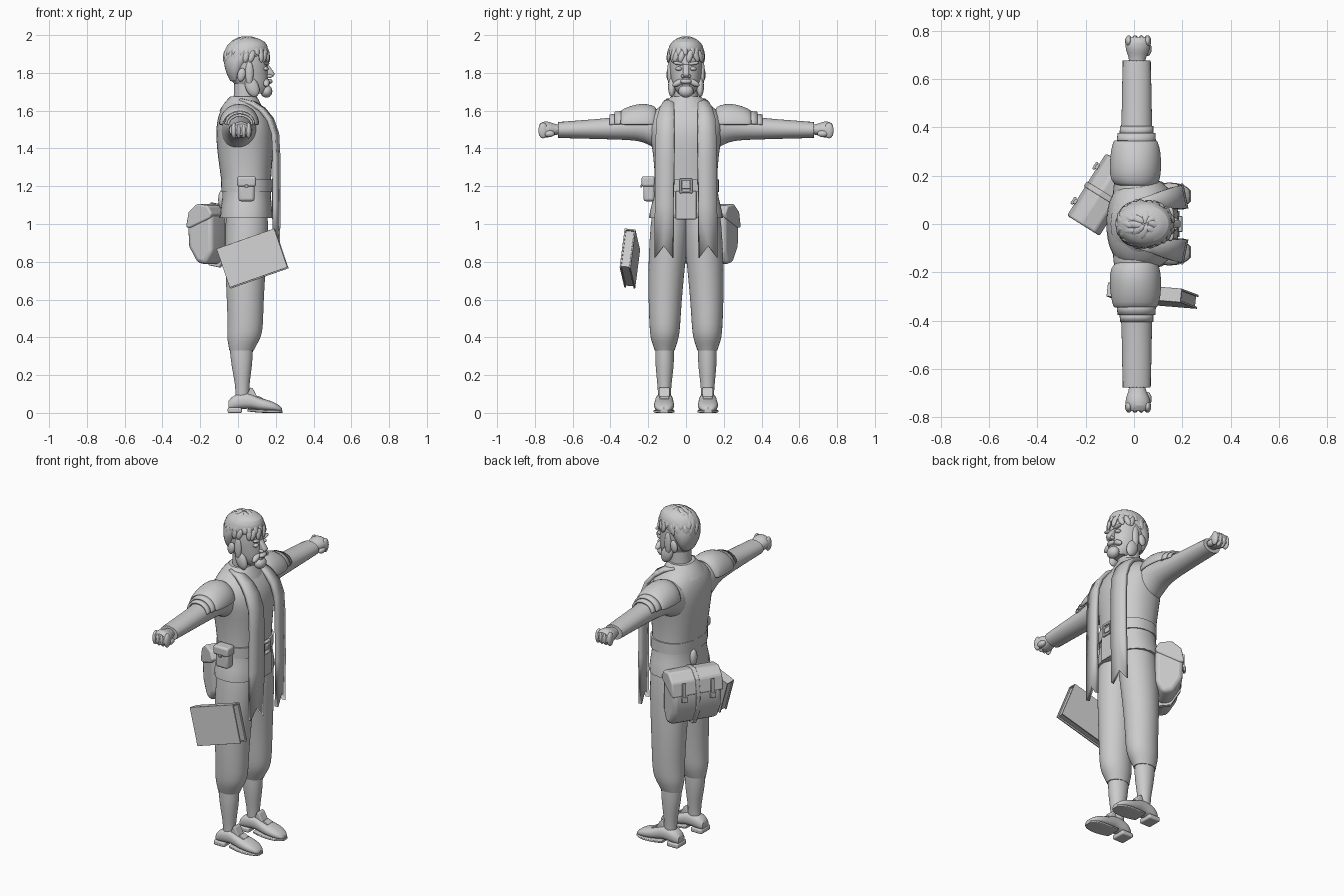
import bpy, bmesh, math, random
from mathutils import Matrix, Vector, Euler

random.seed(4)
if "Cube" in bpy.data.objects:
    bpy.data.objects.remove(bpy.data.objects["Cube"])

grey = bpy.data.materials.new("plain_grey")
grey.use_nodes = True
GREY = (0.6, 0.6, 0.6, 1)
grey.diffuse_color = GREY
grey.node_tree.nodes["Principled BSDF"].inputs["Base Color"].default_value = GREY
made = []
SIDES = (("left_", 1), ("right_", -1))


def finish(name, bm, bevel=0, solid=0, smooth=0):
    bmesh.ops.recalc_face_normals(bm, faces=bm.faces)
    mesh = bpy.data.meshes.new(name)
    bm.to_mesh(mesh)
    bm.free()
    ob = bpy.data.objects.new(name, mesh)
    bpy.context.collection.objects.link(ob)
    mesh.materials.append(grey)
    if solid:
        ob.modifiers.new("thickness", "SOLIDIFY").thickness = solid
    if bevel:
        mod = ob.modifiers.new("round", "BEVEL")
        mod.width, mod.segments = bevel, 3
    if smooth:
        ob.modifiers.new("smooth", "SUBSURF").levels = smooth
        ob.modifiers["smooth"].render_levels = smooth
    made.append(ob)
    return ob


def loft(name, axis, rings, s=1, n=24, power=2, half=False, smooth=1, solid=0):
    """Skin oval rings (position, a0, a1, b0, b1) along an axis; s mirrors y."""
    bm = bmesh.new()
    loops = []
    for t, a0, a1, b0, b1 in rings:
        loop = []
        for i in range(n):
            ang = math.pi * i / (n - 1) if half else math.tau * i / n
            c, d = math.cos(ang), math.sin(ang)
            a = (a0 + a1) / 2 + (a1 - a0) / 2 * math.copysign(abs(c) ** (2 / power), c)
            b = (b0 + b1) / 2 + (b1 - b0) / 2 * math.copysign(abs(d) ** (2 / power), d)
            p = {"x": (t, a, b), "y": (a, t, b), "z": (a, b, t)}[axis]
            loop.append(bm.verts.new((p[0], p[1] * s, p[2])))
        loops.append(loop)
    for lo, hi in zip(loops, loops[1:]):
        for i in range(n - 1 if half else n):
            j = (i + 1) % n
            bm.faces.new((lo[i], lo[j], hi[j], hi[i]))
    if not half:
        crease = bm.edges.layers.float.new("crease_edge")
        for cap in (loops[0], loops[-1]):
            for e in bm.faces.new(cap).edges:
                e[crease] = 0.8
    return finish(name, bm, smooth=smooth, solid=solid)


def prism(name, points, half, matrix=Matrix(), bevel=0):
    """Extrude an (x, z) outline to both sides of y = 0, then place it."""
    bm = bmesh.new()
    face = bm.faces.new([bm.verts.new((x, -half, z)) for x, z in points])
    ext = bmesh.ops.extrude_face_region(bm, geom=[face])["geom"]
    bmesh.ops.translate(bm, verts=[v for v in ext if isinstance(v, bmesh.types.BMVert)],
                        vec=(0, 2 * half, 0))
    bm.transform(matrix)
    return finish(name, bm, bevel)


def box(name, center, size, bevel=0.004, matrix=Matrix()):
    bm = bmesh.new()
    bmesh.ops.create_cube(bm, size=1)
    bm.transform(matrix @ Matrix.LocRotScale(Vector(center), None, Vector(size)))
    return finish(name, bm, bevel)


def ball(name, center, radii, rot=(0, 0, 0), u=16):
    bm = bmesh.new()
    bmesh.ops.create_uvsphere(bm, u_segments=u, v_segments=u // 2 + 2, radius=1)
    bm.transform(Matrix.LocRotScale(Vector(center), Euler(rot), Vector(radii)))
    return finish(name, bm)


def even(rings):
    """Rings symmetric about y = 0, given as (z, x0, x1, half width)."""
    return [(z, x0, x1, -w, w) for z, x0, x1, w in rings]


# Tunic, belt, neck and collar
loft("tunic", "z", even([(1.03, -.1, .185, .2), (1.1, -.09, .18, .185), (1.17, -.08, .172, .165),
     (1.3, -.1, .18, .168), (1.42, -.115, .19, .182), (1.5, -.118, .188, .2),
     (1.57, -.108, .165, .19), (1.62, -.085, .125, .15), (1.66, -.045, .095, .08)]), power=2.3)
loft("belt", "z", even([(1.17, -.088, .182, .174), (1.235, -.09, .184, .174)]), n=40, power=2.3, smooth=0)
loft("neck", "z", even([(1.6, -.03, .1, .07), (1.68, -.022, .098, .063), (1.78, -.02, .1, .065)]))
loft("collar", "z", even([(1.6, -.1, .14, .155), (1.64, -.075, .12, .115), (1.675, -.042, .1, .08)]))
for z in (1.17, 1.235):
    box("buckle_bar", (.19, 0, z), (.02, .065, .012))
for y in (-.028, .028):
    box("buckle_side", (.19, y, 1.2), (.02, .012, .075))
box("belt_tongue", (.188, 0, 1.2), (.012, .045, .03))
box("front_placket", (.184, 0, 1.1), (.008, .11, .15))

# Head
loft("head", "z", even([(1.69, .04, .145, .04), (1.72, .0, .16, .066), (1.76, -.04, .16, .08),
     (1.81, -.062, .158, .088), (1.87, -.07, .16, .092), (1.95, -.055, .14, .08),
     (1.975, 0, .1, .04)]))
prism("nose", [(.14, 1.85), (.16, 1.845), (.196, 1.795), (.185, 1.778), (.14, 1.772)], .017, bevel=.01)
ball("moustache_middle", (.165, 0, 1.755), (.018, .03, .014))
ball("goatee", (.15, 0, 1.703), (.032, .04, .034))
box("lips", (.16, 0, 1.735), (.016, .04, .012))
for side, s in SIDES:
    ball(side + "nostril", (.168, s * .016, 1.783), (.015, .01, .01))
    ball(side + "eye", (.145, s * .037, 1.822), (.016, .018, .011))
    ball(side + "eyebrow", (.152, s * .04, 1.85), (.014, .03, .009), (s * .15, 0, 0))
    ball(side + "moustache", (.15, s * .04, 1.748), (.017, .035, .016), (-s * .5, 0, 0))
    ball(side + "sideburn", (.075, s * .075, 1.725), (.035, .02, .055), (0, -.4, 0))
    ball(side + "temple_hair", (.06, s * .086, 1.8), (.022, .014, .065))
    ball(side + "ear", (.018, s * .09, 1.79), (.022, .014, .036), (0, .2, 0))

# Hair cap with overlapping tufts
loft("hair_cap", "z", even([(1.755, -.04, .01, .05), (1.8, -.065, .035, .084), (1.86, -.077, .07, .096),
     (1.885, -.077, .15, .099), (1.93, -.07, .163, .096), (1.965, -.045, .15, .08),
     (1.985, .01, .1, .04)]))
for row, (lift, count) in enumerate(((1.2, 8), (.85, 13), (.45, 17), (.1, 17))):
    for i in range(count):
        a = math.tau * (i + row / 2) / count + random.uniform(-.1, .1)
        out = Vector((math.cos(a) * math.cos(lift), math.sin(a) * math.cos(lift), math.sin(lift)))
        pos = Vector((.048, 0, 1.878)) + out * Vector((.12, .094, .108)).length / 1.75
        pos = Vector((.046 + out.x * .115, out.y * .092, 1.878 + out.z * .106))
        turn = Vector((-math.sin(a), math.cos(a), 0))
        frame = Matrix((out.cross(turn), turn, out)).transposed().to_euler()
        frame.rotate_axis("Z", random.uniform(-.4, .4))
        ball("hair_tuft", pos, (.036, .017, .011), frame, 8)

# Hanging scarf ends with notched tips
for side, s in SIDES:
    bm = bmesh.new()
    rows = []
    path = [(.03, 1.665, .07, .1), (.09, 1.65, .065, .12), (.145, 1.615, .065, .14), (.19, 1.56, .065, .155),
            (.218, 1.48, .065, .16), (.225, 1.35, .065, .163), (.225, 1.1, .068, .165), (.222, .82, .07, .168)]
    for x, z, y0, y1 in path:
        tip = .065 if z < 1 else 0
        rows.append([bm.verts.new((x - .01 * k, s * (y0 + (y1 - y0) * k / 2), z + (tip if k == 1 else 0)))
                     for k in range(3)])
    for lo, hi in zip(rows, rows[1:]):
        for k in range(2):
            bm.faces.new((lo[k], lo[k + 1], hi[k + 1], hi[k]))
    finish(side + "scarf_end", bm, solid=.022)

# Arms, shoulder guards and fists
for side, s in SIDES:
    loft(side + "sleeve", "y", [(.1, -.09, .12, 1.36, 1.62), (.17, -.085, .1, 1.4, 1.61),
         (.22, -.075, .085, 1.435, 1.595), (.3, -.06, .08, 1.445, 1.575), (.42, -.052, .075, 1.448, 1.56),
         (.55, -.05, .073, 1.452, 1.55), (.68, -.048, .07, 1.455, 1.54)], s)
    loft(side + "shoulder_guard", "y", [(.155, -.07, .09, 1.44, 1.615), (.18, -.098, .108, 1.42, 1.63),
         (.23, -.102, .114, 1.41, 1.64), (.3, -.098, .112, 1.425, 1.625), (.35, -.085, .097, 1.45, 1.6)],
         s, half=True, solid=.012)
    loft(side + "guard_band", "y", [(.33, -.073, .092, 1.46, 1.6), (.378, -.068, .088, 1.46, 1.594)],
         s, half=True, smooth=0, solid=.012)
    loft(side + "guard_cuff", "y", [(.37, -.06, .08, 1.47, 1.585), (.405, -.058, .08, 1.47, 1.58)],
         s, half=True, smooth=0, solid=.012)
    loft(side + "fist", "y", [(.66, -.02, .045, 1.475, 1.525), (.695, -.022, .05, 1.472, 1.528),
         (.72, -.036, .066, 1.458, 1.542), (.755, -.036, .07, 1.455, 1.545), (.775, -.025, .06, 1.47, 1.53)], s)
    for k in range(4):
        ball(side + "finger", (-.022 + k * .026, s * .757, 1.495), (.015, .025, .042))
    ball(side + "thumb", (.055, s * .725, 1.478), (.018, .03, .018))

# Legs and shoes
for side, s in SIDES:
    loft(side + "trouser_leg", "z", [(.33, -.047, .085, .06, .166), (.355, -.05, .095, .052, .174),
         (.4, -.06, .124, .036, .19), (.46, -.055, .134, .03, .194), (.6, -.06, .136, .022, .2),
         (.8, -.07, .15, .003, .2), (1, -.068, .165, -.02, .19), (1.12, -.06, .15, -.02, .17)], s)
    loft(side + "stocking", "z", [(.08, -.015, .06, .08, .148), (.14, -.012, .058, .079, .15),
         (.25, -.036, .076, .063, .163), (.345, -.045, .08, .062, .163)], s)
    loft(side + "shoe", "x", [(-.05, .085, .145, .015, .065), (-.025, .07, .16, .015, .095),
         (.03, .07, .16, .022, .108), (.07, .068, .163, .022, .105), (.11, .064, .168, .012, .08),
         (.17, .06, .172, .008, .066), (.215, .075, .158, .006, .045), (.232, .095, .138, .008, .025)],
         s, power=2.4)
    loft(side + "sole", "x", [(.05, .068, .162, .008, .022), (.11, .062, .17, 0, .018),
         (.17, .058, .174, 0, .016), (.215, .072, .16, 0, .014), (.236, .095, .138, 0, .012)], s, power=5)
    box(side + "heel", (-.017, s * .115, .014), (.075, .09, .028), .008)
    prism(side + "shoe_tongue", [(.05, .1), (.065, .135), (.078, .13), (.105, .08), (.09, .07)], .028,
          Matrix.Translation((0, s * .115, 0)), .005)
    box(side + "shoe_buckle", (0, 0, 0), (.035, .05, .012), .003,
        Matrix.Translation((.118, s * .115, .078)) @ Matrix.Rotation(.5, 4, "Y"))

# Belt pouch
box("pouch", (.045, -.195, 1.175), (.085, .06, .11), .015)
box("pouch_flap", (.045, -.2, 1.225), (.1, .07, .055), .012)
box("pouch_stud", (.045, -.236, 1.2), (.016, .008, .016), .003)

# Satchel, turned against the back of the left hip
place = Matrix.Translation((-.122, .117, 0)) @ Matrix.Rotation(math.radians(148), 4, "Z")
outline = [(-.07, 1.05), (-.045, 1.09), (.02, 1.1), (.07, 1.06), (.086, .98),
           (.08, .88), (.03, .795), (-.03, .785), (-.07, .85)]


def grown(points, k):
    return [(x * k, .95 + (z - .95) * k) for x, z in points]


prism("satchel", outline, .145, place, .025)
prism("satchel_flap", grown(outline[:5], 1.05) + [(.06, .98), (-.06, 1.03)], .152, place, .01)
prism("satchel_strap", grown(outline, 1.09), .012, place, .004)
for y in (-.085, .085):
    box("satchel_buckle_strap", (.09, y, 1.01), (.014, .022, .1), .004, place)
    box("satchel_buckle", (.098, y, .965), (.012, .034, .03), .004, place)
ball("satchel_hanger", (-.085, .05, 1.13), (.02, .025, .05))

# Book held beside the right hip
along = Vector((.305, -.025, .107)).normalized()
down = Vector((.07, -.027, -.21)).normalized()
thick = along.cross(down).normalized()
down = thick.cross(along)
book = Matrix.Translation((.077, -.297, .817)) @ Matrix((along, thick, down)).transposed().to_4x4()
box("book_pages", (0, 0, 0), (.31, .042, .2), 0, book)
for y in (-.025, .025):
    box("book_cover", (0, y, 0), (.325, .008, .218), .001, book)
box("book_spine", (0, 0, -.106), (.325, .056, .008), .001, book)

# Smooth shading with sharp creases
bpy.ops.object.select_all(action="DESELECT")
for ob in made:
    ob.select_set(True)
bpy.context.view_layer.objects.active = made[0]
bpy.ops.object.shade_smooth_by_angle(angle=math.radians(40))
